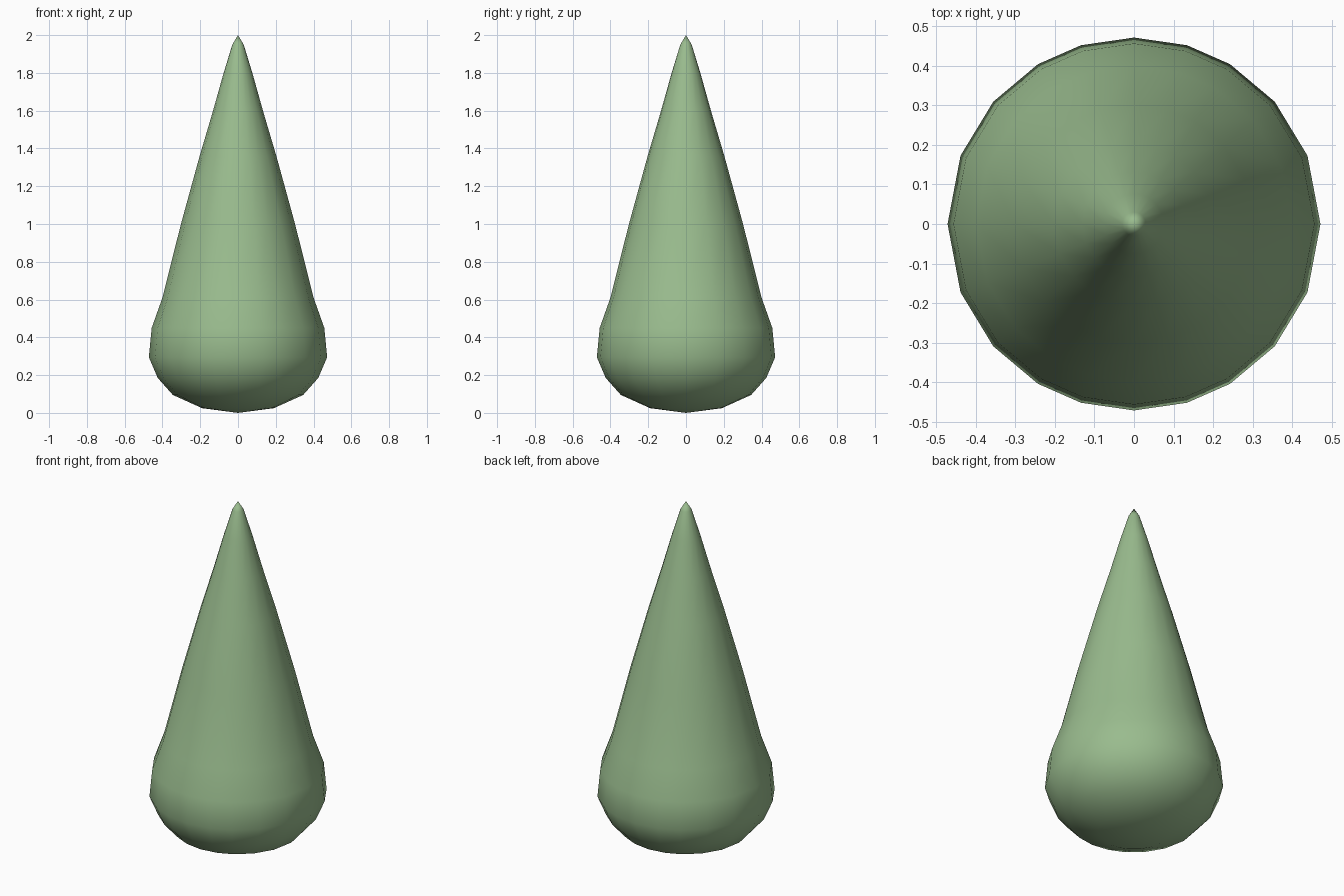
import bpy, bmesh
from math import radians, sin, cos

if "Cube" in bpy.data.objects:
    bpy.data.objects.remove(bpy.data.objects["Cube"])

# Teardrop profile (radius, height), bottom to top
PROFILE = [(0.19, 0.025), (0.345, 0.095), (0.425, 0.185), (0.472, 0.295),
           (0.457, 0.45), (0.40, 0.61), (0.302, 1.0), (0.203, 1.36),
           (0.132, 1.6), (0.076, 1.8), (0.03, 1.95)]

# Slightly uneven 20-sided ring, mirrored per quadrant
half = [0, 21.5, 41, 59, 73.5, 90, 106.5, 121, 139, 158.5]
ANGLES = [radians(a) for a in half] + [radians(a + 180) for a in half]

bm = bmesh.new()
rings = [[bm.verts.new((r * cos(a), r * sin(a), z)) for a in ANGLES]
         for r, z in PROFILE]
base = bm.verts.new((0, 0, 0))
tip = bm.verts.new((0, 0, 2))
n = len(ANGLES)
for i in range(n):
    j = (i + 1) % n
    for lo, hi in zip(rings, rings[1:]):
        bm.faces.new((lo[i], lo[j], hi[j], hi[i]))
    bm.faces.new((base, rings[0][j], rings[0][i]))
    bm.faces.new((tip, rings[-1][i], rings[-1][j]))
bmesh.ops.recalc_face_normals(bm, faces=bm.faces)
for f in bm.faces:
    f.smooth = True

# Drop body
mesh = bpy.data.meshes.new("teardrop_body")
bm.to_mesh(mesh)
bm.free()
body = bpy.data.objects.new("teardrop_body", mesh)
bpy.context.collection.objects.link(body)

# Soft green
mat = bpy.data.materials.new("soft_green")
mat.diffuse_color = (0.32, 0.50, 0.27, 1)
mat.use_nodes = True
mat.node_tree.nodes["Principled BSDF"].inputs["Base Color"].default_value = mat.diffuse_color
mesh.materials.append(mat)
